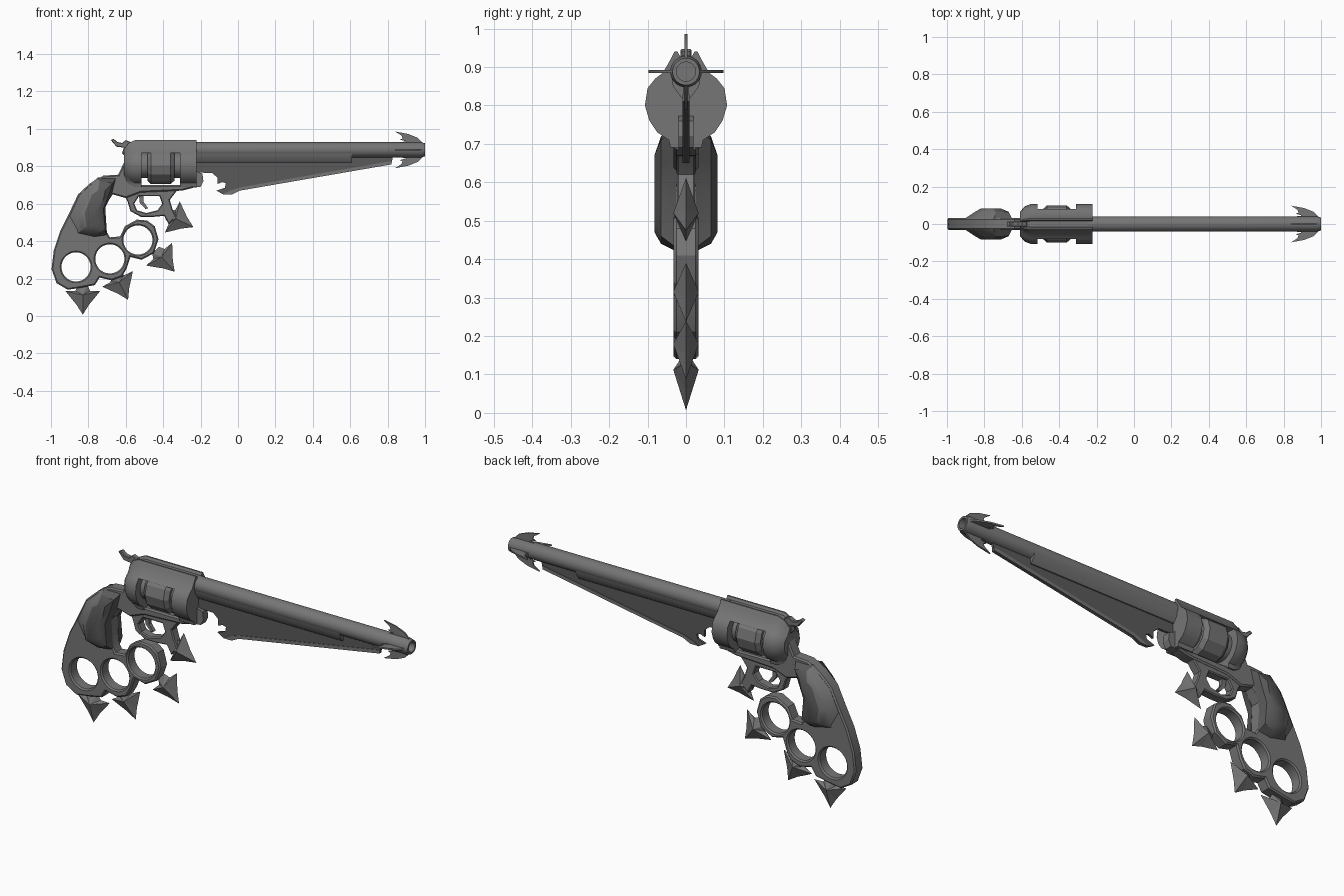
import bpy, bmesh
from math import sin, cos, pi
from mathutils import Vector

if "Cube" in bpy.data.objects:
    bpy.data.objects.remove(bpy.data.objects["Cube"])


def material(name, value):
    mat = bpy.data.materials.new(name)
    mat.use_nodes = True
    colour = (value, value, value, 1)
    mat.diffuse_color = colour
    mat.node_tree.nodes["Principled BSDF"].inputs["Base Color"].default_value = colour
    return mat


STEEL = material("steel grey", .18)
DARK = material("dark grey", .1)


def smooth(obj, angle=.6):
    bpy.ops.object.select_all(action='DESELECT')
    obj.select_set(True)
    bpy.context.view_layer.objects.active = obj
    bpy.ops.object.shade_smooth_by_angle(angle=angle)


def loft(name, rings, mat=STEEL, smoothed=True):
    """Bridge rings of equal point count and cap both ends."""
    bm = bmesh.new()
    rows = [[bm.verts.new(p) for p in ring] for ring in rings]
    n = len(rows[0])
    for a, b in zip(rows, rows[1:]):
        for i in range(n):
            j = (i + 1) % n
            bm.faces.new((a[i], a[j], b[j], b[i]))
    bm.faces.new(rows[0])
    bm.faces.new(rows[-1])
    bmesh.ops.recalc_face_normals(bm, faces=bm.faces)
    mesh = bpy.data.meshes.new(name)
    bm.to_mesh(mesh)
    bm.free()
    mesh.materials.append(mat)
    obj = bpy.data.objects.new(name, mesh)
    bpy.context.collection.objects.link(obj)
    if smoothed:
        smooth(obj)
    return obj


def plate(name, outlines, half, mat=STEEL, chamfer=0.0, turn=0):
    """Side-profile plate in the xz plane; later outlines become holes."""
    curve = bpy.data.curves.new(name, 'CURVE')
    curve.dimensions = '2D'
    curve.fill_mode = 'BOTH'
    curve.extrude = half - chamfer
    curve.bevel_depth = chamfer
    curve.bevel_resolution = 0
    curve.offset = -chamfer
    for outline in outlines:
        spline = curve.splines.new('POLY')
        spline.points.add(len(outline) - 1)
        for point, (x, z) in zip(spline.points, outline):
            point.co = (x, z, 0, 1)
        spline.use_cyclic_u = True
    curve.materials.append(mat)
    obj = bpy.data.objects.new(name, curve)
    bpy.context.collection.objects.link(obj)
    obj.rotation_euler = (pi / 2 + turn, 0, 0)
    bpy.ops.object.select_all(action='DESELECT')
    obj.select_set(True)
    bpy.context.view_layer.objects.active = obj
    bpy.ops.object.convert(target='MESH')
    smooth(bpy.context.object, .5)
    return bpy.context.object


def circle(x, z, rx, rz, n=28):
    return [(x + rx * cos(2 * pi * i / n), z + rz * sin(2 * pi * i / n)) for i in range(n)]


def disc(x, r, z, n):
    return [(x, a, b) for a, b in circle(0, z, r, r, n)]


def section(x, half_profile, scale=1.0, mid=.81):
    """Symmetric cross-section at x, scaled about the drum axis."""
    full = half_profile + [(-y, z) for y, z in reversed(half_profile)]
    return [(x, y * scale, mid + (z - mid) * scale) for y, z in full]


# Barrel with open bore, and the rib below it
AXIS = .888
loft("barrel", [disc(x, r, AXIS, 28) for x, r in
                ((-.25, .041), (.975, .041), (1, .035), (1, .025), (.85, .025))])
rib = [(.038, .88), (.034, .85), (.012, .82)]
loft("barrel_rib", [section(x, rib) for x in (-.23, .61)])

# Four barbed fins around the muzzle
fin = [(.99, .035), (.96, .065), (.91, .085), (.84, .098), (.875, .075), (.88, .06),
       (.865, .055), (.9, .045), (.82, .035), (.82, .03), (.99, .03)]
for i, side in enumerate(("top", "left", "bottom", "right")):
    obj = plate("muzzle_fin_" + side, [fin], .004, turn=i * pi / 2)
    obj.location.z = AXIS

# Blade under the barrel, with its ground cutting edge
plate("blade", [[(-.23, .84), (.83, .86), (.82, .81), (.01, .67), (-.03, .65), (-.08, .65),
                 (-.115, .67), (-.07, .685), (-.065, .71), (-.085, .715), (-.11, .705),
                 (-.11, .74), (-.14, .765), (-.18, .765), (-.23, .77)]], .006, DARK)
plate("blade_edge", [[(-.08, .65), (-.03, .65), (.01, .67), (.82, .81), (.82, .828),
                      (.01, .687), (-.04, .67)]], .009)
plate("blade_catch", [[(-.24, .78), (-.19, .76), (-.185, .72), (-.2, .69), (-.25, .685)]], .02)

# Drum housing: front plate, rounded rear shield and top strap
teardrop = [(.04, .69), (.045, .71), (.075, .73), (.095, .76), (.107, .8), (.1, .845),
            (.08, .87), (.06, .885), (.04, .92), (.03, .94), (.022, .94), (.015, .927)]
loft("housing_front", [section(x, teardrop) for x in (-.31, -.222)])
loft("housing_rear", [section(x, teardrop, s) for x, s in
                      ((-.61, .6), (-.585, .88), (-.55, 1), (-.515, 1))])
loft("top_strap", [section(x, teardrop[6:]) for x in (-.53, -.3)])

# Rotating drum on a narrower core
loft("drum", [disc(x, r, .805, 12) for x, r in
              ((-.485, .082), (-.465, .1), (-.36, .1), (-.34, .082))], smoothed=False)
loft("drum_core", [disc(x, .068, .805, 16) for x in (-.53, -.29)])

# Hammer and trigger
plate("hammer", [[(-.68, .94), (-.665, .947), (-.645, .93), (-.62, .925), (-.6, .94),
                  (-.575, .93), (-.56, .88), (-.6, .85), (-.62, .87), (-.61, .9),
                  (-.65, .905)]], .014, chamfer=.003)
plate("trigger", [[(-.53, .65), (-.505, .65), (-.505, .61), (-.48, .575), (-.495, .572),
                   (-.525, .605)]], .01)

# Handle plate with three finger rings
handle = [(-.52, .82), (-.61, .82), (-.64, .755), (-.72, .75), (-.79, .71), (-.855, .65),
          (-.9, .555), (-.95, .455), (-.985, .35), (-.997, .25), (-.97, .175), (-.91, .14),
          (-.845, .15), (-.765, .165), (-.74, .205), (-.675, .19), (-.62, .21), (-.595, .255),
          (-.575, .315), (-.515, .3), (-.45, .335), (-.425, .41), (-.445, .48), (-.485, .51),
          (-.54, .515), (-.605, .48), (-.63, .425), (-.685, .42), (-.705, .455), (-.71, .59),
          (-.67, .65), (-.6, .63), (-.52, .66), (-.3, .67), (-.24, .685), (-.24, .7), (-.52, .7)]
holes = [circle(x, z, .078, .078) for x, z in ((-.866, .262), (-.685, .305), (-.535, .406))]
plate("handle", [handle] + holes, .032, chamfer=.007)

# Trigger guard, with the brace that carries the top spike
guard = [(-.61, .65), (-.59, .61), (-.575, .56), (-.52, .53), (-.45, .53), (-.395, .535),
         (-.37, .49), (-.33, .53), (-.35, .57), (-.365, .62), (-.33, .665), (-.3, .69), (-.55, .69)]
opening = [(-.555, .6), (-.53, .64), (-.42, .64), (-.405, .6), (-.43, .565), (-.49, .55), (-.54, .565)]
plate("trigger_guard", [guard, opening], .024, chamfer=.005)

# Three-pointed spikes along the knuckles
spike = [(-.092, -.02), (-.06, .02), (-.035, .05), (0, .105), (.035, .05), (.06, .02),
         (.092, -.02), (.04, -.022), (.025, -.05), (-.025, -.05), (-.04, -.022)]
spots = ((-.83, .112, 0, -1), (-.635, .18, .45, -.89), (-.408, .315, .66, -.75), (-.333, .52, .9, -.43))
for number, (x, z, dx, dz) in enumerate(spots, 1):
    out, across = Vector((dx, 0, dz)), Vector((-dz, 0, dx))
    centre = Vector((x, 0, z))
    bm = bmesh.new()
    rim = [bm.verts.new(centre + across * w + out * u) for w, u in spike]
    for y in (-.033, .033):
        peak = bm.verts.new(centre + Vector((0, y, 0)))
        for a, b in zip(rim, rim[1:] + rim[:1]):
            bm.faces.new((a, b, peak))
    bmesh.ops.recalc_face_normals(bm, faces=bm.faces)
    mesh = bpy.data.meshes.new("knuckle_spike")
    bm.to_mesh(mesh)
    bm.free()
    mesh.materials.append(STEEL)
    bpy.context.collection.objects.link(bpy.data.objects.new(f"knuckle_spike_{number}", mesh))

# Faceted grip panels, steel on the faces along the back strap
base = [(-.75, .74), (-.65, .74), (-.67, .66), (-.71, .58), (-.7, .43), (-.77, .42),
        (-.86, .44), (-.91, .53), (-.86, .64)]
middle = [(-.74, .72), (-.67, .71), (-.69, .65), (-.72, .57), (-.71, .46), (-.76, .44),
          (-.83, .46), (-.85, .55), (-.8, .66)]
crown = [(-.75, .67), (-.71, .67), (-.72, .62), (-.75, .56), (-.74, .5), (-.77, .47),
         (-.81, .48), (-.82, .55), (-.78, .65)]
for side, sign in (("left", 1), ("right", -1)):
    layers = ((base, .025), (middle, .065), (crown, .082))
    grip = loft("grip_panel_" + side, [[(x, sign * y, z) for x, z in ring] for ring, y in layers], DARK)
    grip.data.materials.append(STEEL)
    for face in grip.data.polygons:
        face.material_index = int(face.normal.x < -.3)
